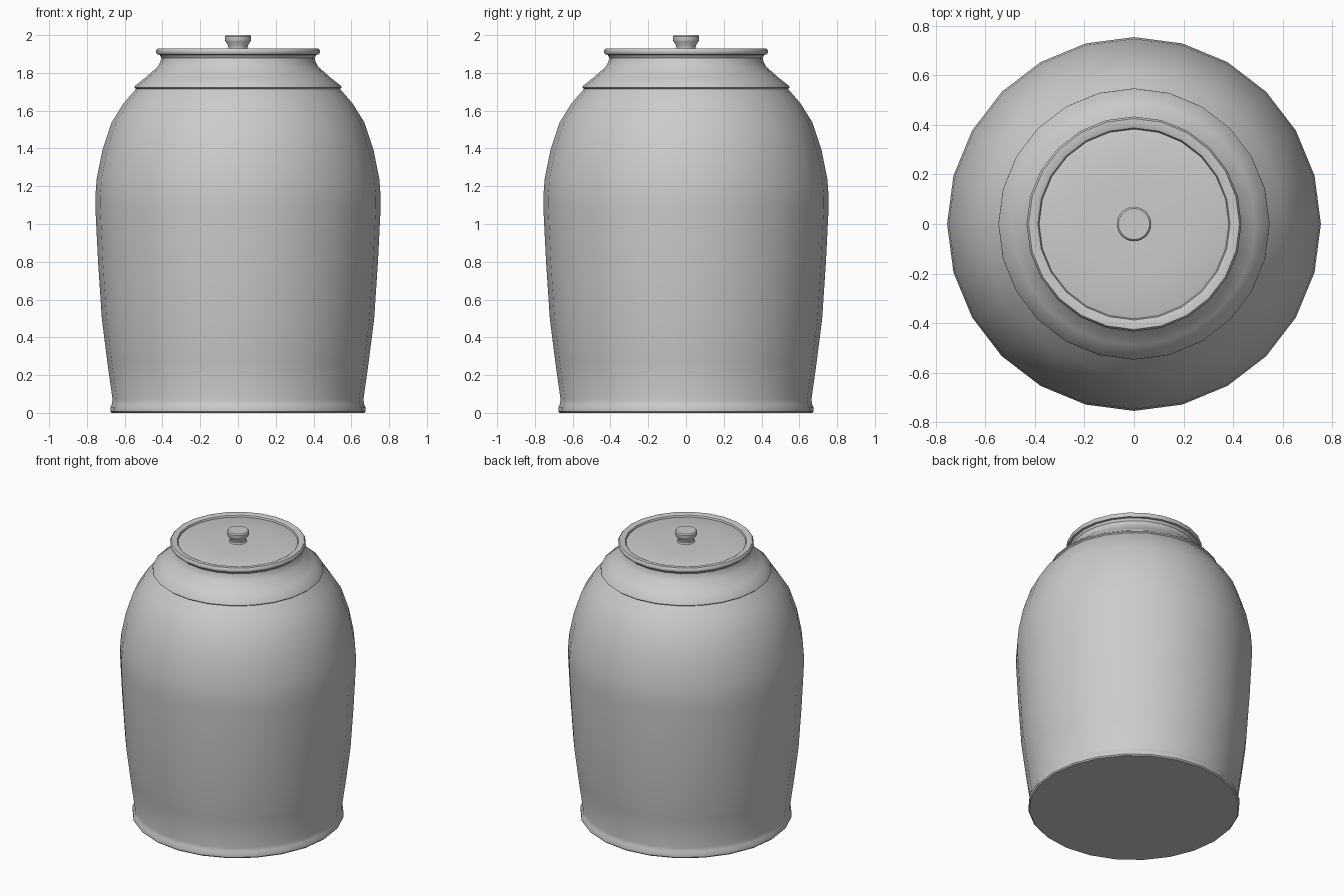
import bpy, bmesh
from math import sin, cos, pi, radians

if "Cube" in bpy.data.objects:
    bpy.data.objects.remove(bpy.data.objects["Cube"])


def lathe(name, profile, sides=24):
    """Spin (radius, z) points about z; radius 0 closes to a single point."""
    bm = bmesh.new()
    rings = []
    for r, z in profile:
        if r == 0:
            rings.append([bm.verts.new((0, 0, z))] * sides)
        else:
            rings.append([bm.verts.new((r * cos(2 * pi * i / sides),
                                        r * sin(2 * pi * i / sides), z))
                          for i in range(sides)])
    for a, b in zip(rings, rings[1:]):
        for i in range(sides):
            j = (i + 1) % sides
            bm.faces.new(list(dict.fromkeys((a[i], a[j], b[j], b[i]))))
    bmesh.ops.recalc_face_normals(bm, faces=bm.faces)
    mesh = bpy.data.meshes.new(name)
    bm.to_mesh(mesh)
    bm.free()
    obj = bpy.data.objects.new(name, mesh)
    bpy.context.collection.objects.link(obj)
    bpy.context.view_layer.objects.active = obj
    obj.select_set(True)
    bpy.ops.object.shade_smooth_by_angle(angle=radians(40))
    obj.select_set(False)
    return obj


# Jar: flared foot, swelling body, overhanging collar, neck and rolled rim
lathe("jar_body", [
    (0, 0), (0.668, 0), (0.676, 0.008), (0.676, 0.03), (0.668, 0.045),
    (0.664, 0.07), (0.692, 0.27), (0.721, 0.50), (0.741, 0.80),
    (0.755, 1.08), (0.755, 1.15), (0.748, 1.24), (0.718, 1.39),
    (0.668, 1.54), (0.605, 1.64), (0.54, 1.715),
    (0.548, 1.722), (0.546, 1.731), (0.49, 1.775), (0.425, 1.832),
    (0.410, 1.86), (0.406, 1.88), (0.415, 1.896),
    (0.428, 1.898), (0.434, 1.908), (0.434, 1.918), (0.426, 1.929),
    (0.40, 1.929), (0.388, 1.924), (0.383, 1.912), (0.383, 1.89)])

# Lid: shallow disc sitting just inside the rim
lathe("lid", [(0, 1.89), (0.383, 1.89), (0.384, 1.912), (0.37, 1.916),
              (0.20, 1.921), (0, 1.923)])

# Knob: narrow stem flaring to a flat cap
lathe("lid_knob", [(0, 1.915), (0.06, 1.918), (0.051, 1.93), (0.052, 1.945),
                   (0.066, 1.965), (0.070, 1.975), (0.070, 1.992),
                   (0.063, 2.0), (0, 2.0)])
